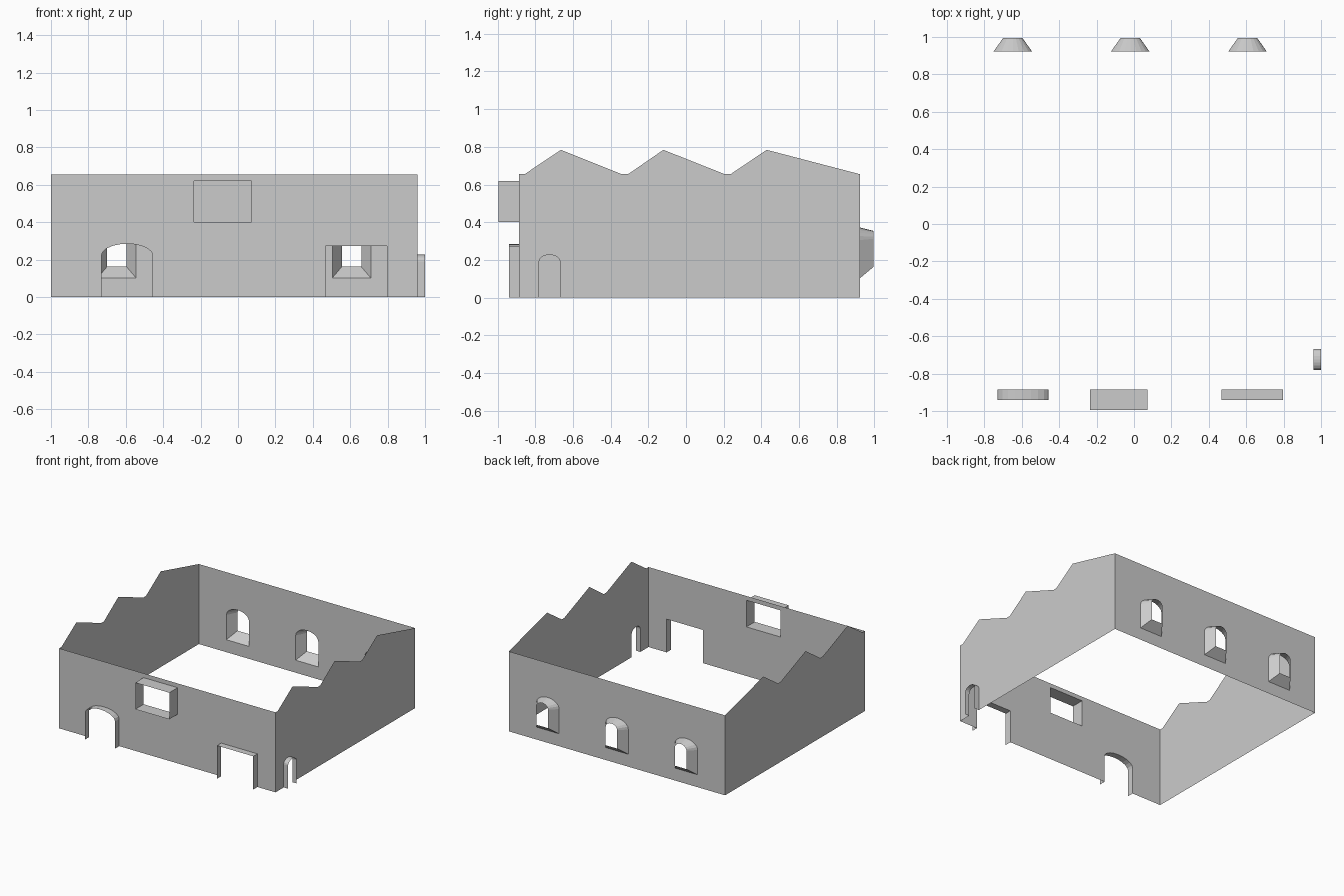
import bpy, bmesh
from math import pi, sin, cos
from mathutils import Vector

if "Cube" in bpy.data.objects:
    bpy.data.objects.remove(bpy.data.objects["Cube"])

FRONT, BACK, LEFT, RIGHT, H = -0.886, 0.922, -1.0, 0.96, 0.655


def arch(u0, u1, z0, spring, top, n=10):
    """Opening outline: up the left side, over the arch, down the right side."""
    c, r = (u0 + u1) / 2, (u1 - u0) / 2
    over = [(c - r * cos(pi * i / n), spring + (top - spring) * sin(pi * i / n))
            for i in range(n + 1)]
    return [(u0, z0)] + over + [(u1, z0)]


def rect(u0, u1, z0, z1):
    return [(u0, z0), (u0, z1), (u1, z1), (u1, z0)]


def finish(bm, name, outward):
    """Orient every face away from the inside, then make the object."""
    bm.normal_update()
    for f in bm.faces:
        if f.normal.dot(outward(f.calc_center_median())) < 0:
            f.normal_flip()
    me = bpy.data.meshes.new(name)
    bm.to_mesh(me)
    bm.free()
    ob = bpy.data.objects.new(name, me)
    bpy.context.collection.objects.link(ob)


def wall(name, place, normal, outline, holes=()):
    """Thin wall sheet filled between an outline and its holes."""
    bm = bmesh.new()
    for loop in [outline, *holes]:
        vs = [bm.verts.new(place(*p)) for p in loop]
        for a, b in zip(vs, vs[1:] + vs[:1]):
            bm.edges.new((a, b))
    bmesh.ops.triangle_fill(bm, edges=bm.edges[:], use_beauty=True,
                            use_dissolve=False, normal=normal)
    finish(bm, name, lambda c: Vector(normal))


def frame(name, place_a, place_b, loop_a, loop_b, closed):
    """Thin surround joining the wall opening to its outer rim."""
    bm = bmesh.new()
    a = [bm.verts.new(place_a(*p)) for p in loop_a]
    b = [bm.verts.new(place_b(*p)) for p in loop_b]
    n = len(a)
    for i in range(n if closed else n - 1):
        j = (i + 1) % n
        bm.faces.new((a[i], a[j], b[j], b[i]))
    mid = sum((v.co for v in bm.verts), Vector()) / len(bm.verts)
    finish(bm, name, lambda c: c - mid)


def at_y(y):
    return lambda u, z: (u, y, z)


def at_x(x):
    return lambda u, z: (x, u, z)


# Opening shapes
arch_door = arch(-0.73, -0.456, 0, 0.222, 0.285)
square_door = rect(0.468, 0.796, 0, 0.272)
sign_window = rect(-0.235, 0.073, 0.402, 0.62)
side_door = arch(-0.78, -0.668, 0, 0.19, 0.227)
centres = (-0.648, -0.02, 0.607)
back_holes = [arch(c - 0.103, c + 0.103, 0.102, 0.305, 0.372) for c in centres]
back_rims = [arch(c - 0.052, c + 0.052, 0.162, 0.312, 0.354) for c in centres]

# Front wall with two doorways and a high window
wall("front_wall", at_y(FRONT), (0, -1, 0),
     [(LEFT, 0)] + arch_door + square_door + [(RIGHT, 0), (RIGHT, H), (LEFT, H)],
     [sign_window])
frame("arched_door_surround", at_y(FRONT), at_y(-0.94), arch_door, arch_door, False)
frame("square_door_surround", at_y(FRONT), at_y(-0.94), square_door, square_door, False)
frame("front_window_surround", at_y(FRONT), at_y(-0.994), sign_window, sign_window, True)

# Back wall with three splayed arched windows
wall("back_wall", at_y(BACK), (0, 1, 0), rect(LEFT, RIGHT, 0, H), back_holes)
for hole, rim in zip(back_holes, back_rims):
    frame("back_window_surround", at_y(BACK), at_y(0.994), hole, rim, True)

# Side walls with a sawtooth top edge
teeth = [(BACK, H), (0.428, 0.784), (0.237, H), (0.205, H), (-0.12, 0.784),
         (-0.307, H), (-0.342, H), (-0.664, 0.784), (-0.856, H), (FRONT, H)]
wall("left_wall", at_x(LEFT), (-1, 0, 0), [(FRONT, 0), (BACK, 0)] + teeth)
wall("right_wall", at_x(RIGHT), (1, 0, 0),
     [(FRONT, 0)] + side_door + [(BACK, 0)] + teeth)
frame("side_door_surround", at_x(RIGHT), at_x(1.0), side_door, side_door, False)
